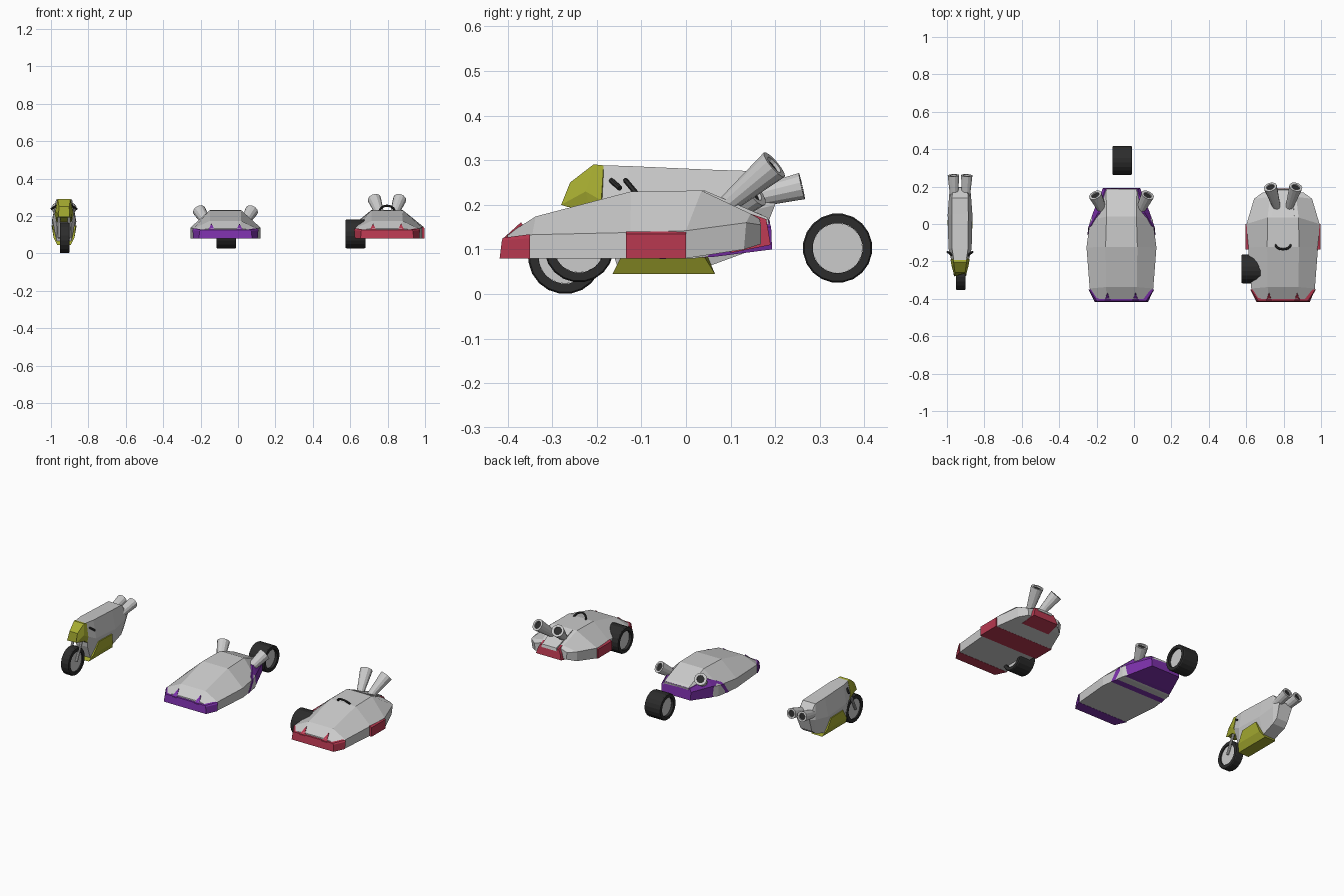
import bpy, bmesh, math
from mathutils import Vector

if "Cube" in bpy.data.objects:
    bpy.data.objects.remove(bpy.data.objects["Cube"])


def material(name, rgb):
    m = bpy.data.materials.new(name)
    m.diffuse_color = (*rgb, 1)
    m.use_nodes = True
    m.node_tree.nodes["Principled BSDF"].inputs["Base Color"].default_value = m.diffuse_color
    return m


RED = material("red", (0.48, 0.04, 0.08))
PURPLE = material("purple", (0.2, 0.03, 0.4))
YELLOW = material("yellow", (0.38, 0.41, 0.03))
DARK = material("dark", (0.025, 0.025, 0.025))


def finish(name, bm, mat=None):
    bmesh.ops.recalc_face_normals(bm, faces=bm.faces[:])
    me = bpy.data.meshes.new(name)
    bm.to_mesh(me)
    bm.free()
    ob = bpy.data.objects.new(name, me)
    bpy.context.collection.objects.link(ob)
    if mat:
        me.materials.append(mat)
    return ob


def loft(name, cx, sections, mat=None):
    """Six-sided symmetric hull; a section is (y, half width, z) for top, shoulder, floor."""
    bm = bmesh.new()
    rings = []
    for t, s, b in sections:
        pts = [(-t[1], t), (t[1], t), (s[1], s), (b[1], b), (-b[1], b), (-s[1], s)]
        rings.append([bm.verts.new((cx + x, p[0], p[2])) for x, p in pts])
    for a, c in zip(rings, rings[1:]):
        for i in range(6):
            j = (i + 1) % 6
            bm.faces.new((a[i], a[j], c[j], c[i]))
    bm.faces.new(rings[0])
    bm.faces.new(rings[-1])
    return finish(name, bm, mat)


def lathe(name, start, end, profile, mat=None, sides=16):
    """Closed (distance, radius) outline turned around the line start-end."""
    start, end = Vector(start), Vector(end)
    axis = (end - start).normalized()
    u = axis.orthogonal().normalized()
    v = axis.cross(u)
    bm = bmesh.new()
    rings = []
    for k in range(sides):
        a = 2 * math.pi * k / sides
        d = u * math.cos(a) + v * math.sin(a)
        rings.append([bm.verts.new(start + axis * h + d * r) for h, r in profile])
    n = len(profile)
    for k in range(sides):
        a, b = rings[k], rings[(k + 1) % sides]
        for i in range(n):
            j = (i + 1) % n
            bm.faces.new((a[i], a[j], b[j], b[i]))
    return finish(name, bm, mat)


def rod(name, start, end, r1, r2, mat=None, sides=12):
    s, e = Vector(start), Vector(end)
    bm = bmesh.new()
    bmesh.ops.create_cone(bm, cap_ends=True, segments=sides, radius1=r1, radius2=r2, depth=(e - s).length)
    rot = (e - s).to_track_quat('Z', 'Y')
    for p in bm.verts:
        p.co = rot @ p.co + (s + e) / 2
    return finish(name, bm, mat)


def wheel(name, c, r, width):
    h, ri = width / 2, r * 0.72
    a, b = (c[0] - h, c[1], c[2]), (c[0] + h, c[1], c[2])
    lathe(name + "_tire", a, b, [(0, ri), (0, r * .96), (.005, r), (width - .005, r), (width, r * .96), (width, ri)], DARK, 20)
    k = h * 0.7
    rod(name + "_hub", (c[0] - k, *c[1:]), (c[0] + k, *c[1:]), ri, ri, None, 20)


def exhaust(name, base, tip, r1, r2):
    s, e = Vector(base), Vector(tip)
    L = (e - s).length
    inner = r2 * 0.62
    lathe(name, s, e, [(0, r1 * .5), (0, r1), (L, r2), (L, inner), (L - .03, inner)], None, 12)
    d = (e - s).normalized()
    rod(name + "_bore", e - d * .03, e - d * .008, inner, inner, DARK)


def pair_of_exhausts(name, cx, base, tip, r1, r2):
    for side, label in ((-1, "left"), (1, "right")):
        exhaust(f"{name}_exhaust_{label}", (cx + side * base[0], *base[1:]), (cx + side * tip[0], *tip[1:]), r1, r2)


def front_bumper(name, cx, mat):
    # Coloured lower nose band with two raised pointed ridges
    loft(name + "_bumper", cx, [
        ((-.411, .132, .126), (-.413, .138, .12), (-.418, .142, .08)),
        ((-.35, .172, .134), (-.35, .176, .125), (-.35, .172, .079))], mat)
    for side in (-1, 1):
        bm = bmesh.new()
        x = cx + side * .075
        base = [(x - .018, -.413, .122), (x + .018, -.413, .122), (x, -.35, .13), (x, -.37, .161)]
        bmesh.ops.convex_hull(bm, input=[bm.verts.new(p) for p in base])
        finish(name + "_nose_ridge", bm, mat)


NOSE = [
    ((-.40, .08, .134), (-.40, .138, .124), (-.412, .138, .08)),
    ((-.337, .082, .174), (-.345, .17, .133), (-.35, .168, .08)),
    ((-.123, .085, .23), (-.125, .187, .138), (-.125, .187, .08))]

# Red car: body, bumper, side skirts, tail panel
RX = .797
loft("red_car_body", RX, NOSE + [
    ((.035, .083, .232), (.0, .195, .142), (.0, .195, .08)),
    ((.145, .07, .18), (.135, .155, .16), (.13, .15, .10)),
    ((.165, .068, .168), (.168, .11, .155), (.168, .105, .112))])
front_bumper("red_car", RX, RED)
loft("red_car_skirts", RX, [
    ((y, .193, .14), (y, .201, .135), (y, .201, .0795)) for y in (-.135, 0)], RED)
loft("red_car_tail_panel", RX, [
    ((.07, .07, .205), (.09, .09, .15), (.1, .095, .092)),
    ((.18, .062, .168), (.184, .075, .145), (.19, .085, .11))], RED)
loft("red_car_tail_cover", RX, [
    ((.04, .06, .233), (.05, .06, .20), (.05, .06, .18)),
    ((.182, .048, .172), (.185, .05, .165), (.186, .05, .155))])
pair_of_exhausts("red_car", RX, (.032, .085, .195), (.068, .198, .29), .02, .036)
wheel("red_car_wheel", (.628, -.24, .104), .078, .105)

# Steering wheel poking through the red car's roof
tilt = Vector((0, -.64, .77))
centre = Vector((RX, -.11, .224))
normal = tilt.cross(Vector((1, 0, 0)))
ring = [(.006 * math.cos(a), .04 + .006 * math.sin(a)) for a in [i * math.pi / 3 for i in range(6)]]
lathe("steering_wheel", centre, centre + normal, ring, DARK, 18)

# Purple car: body, bumper, rear flanks
PX = -.067
loft("purple_car_body", PX, NOSE + [
    ((.04, .08, .232), (.02, .168, .145), (.02, .168, .08)),
    ((.17, .082, .178), (.17, .098, .155), (.16, .098, .102)),
    ((.188, .08, .165), (.188, .09, .15), (.182, .09, .11))])
front_bumper("purple_car", PX, PURPLE)
loft("purple_car_rear_flanks", PX, [
    ((-.01, .165, .155), (-.02, .178, .14), (-.06, .182, .0785)),
    ((.06, .125, .19), (.06, .152, .15), (.06, .15, .083)),
    ((.185, .088, .168), (.191, .1, .15), (.193, .098, .10))], PURPLE)
pair_of_exhausts("purple_car", PX, (.095, .06, .155), (.14, .155, .228), .022, .036)
wheel("purple_car_wheel", (PX + .004, .34, .103), .078, .105)

# Motorcycle: fairing, coloured nose and belly
BX = -.93
NECK = ((-.195, .033, .289), (-.19, .048, .21), (-.18, .038, .14))
loft("bike_fairing", BX, [
    NECK,
    ((-.13, .043, .287), (-.13, .062, .18), (-.155, .04, .065)),
    ((.05, .044, .279), (.05, .066, .17), (.05, .04, .062)),
    ((.14, .043, .276), (.16, .058, .19), (.14, .042, .095)),
    ((.195, .038, .215), (.2, .045, .2), (.168, .038, .12))])
loft("bike_nose", BX, [
    ((-.26, .027, .25), (-.28, .03, .2), (-.265, .028, .195)),
    ((-.207, .034, .291), (-.225, .045, .23), (-.215, .042, .19)),
    ((-.185, .036, .288), (-.19, .051, .21), (-.18, .04, .165))], YELLOW)
loft("bike_belly", BX, [
    ((-.10, .062, .15), (-.145, .056, .085), (-.165, .036, .045)),
    ((.02, .067, .15), (.04, .056, .085), (.065, .036, .045))], YELLOW)
pair_of_exhausts("bike", BX, (.03, .13, .212), (.036, .26, .242), .022, .031)
wheel("bike_wheel", (BX + .003, -.271, .083), .083, .05)
for side in (-1, 1):
    rod("bike_handlebar", (BX + side * .04, -.168, .255), (BX + side * .068, -.148, .237), .006, .006, DARK, 8)
    rod("bike_fork", (BX + side * .027, -.215, .2), (BX + side * .027, -.271, .083), .008, .008, None, 8)
